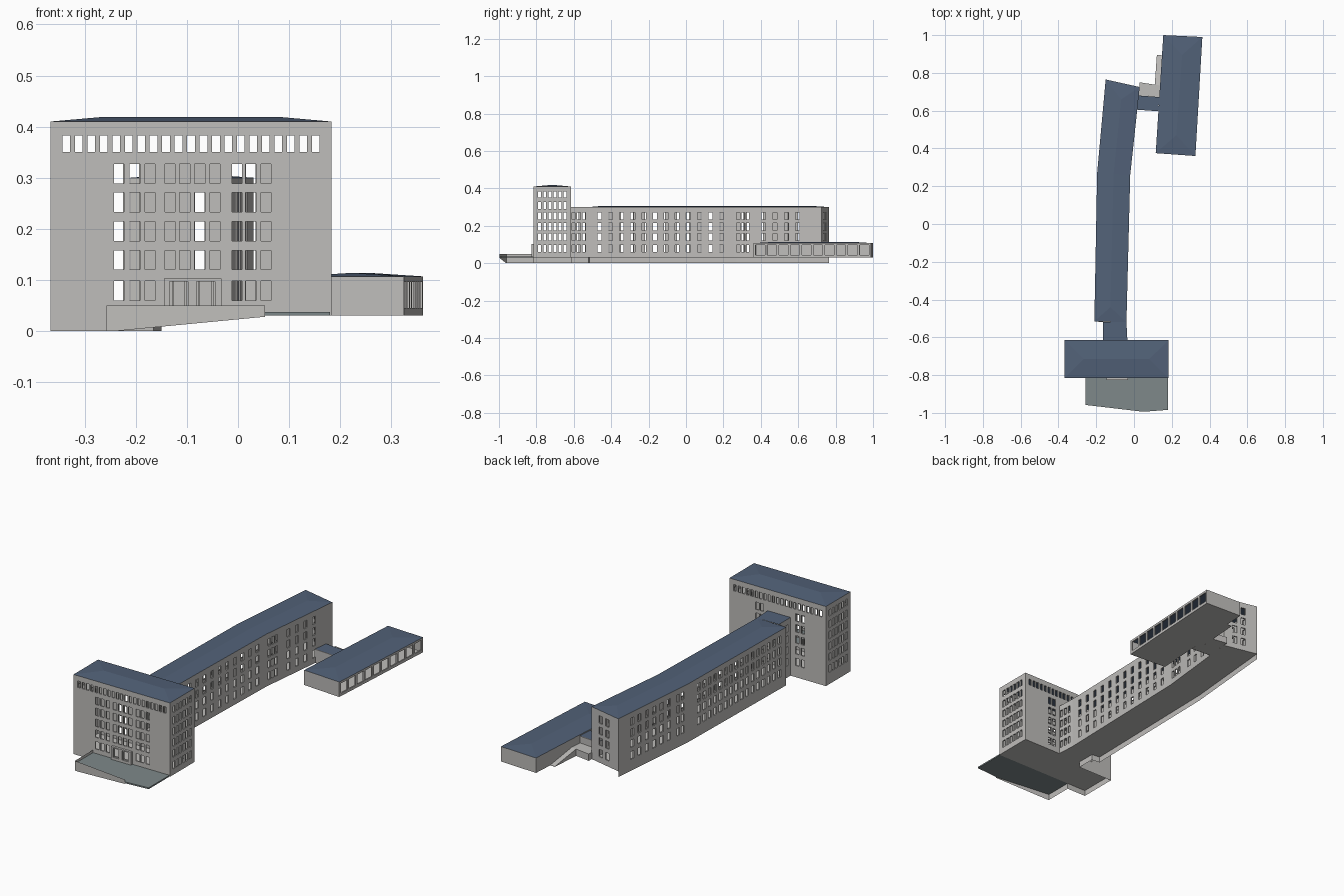
import bpy, bmesh
from mathutils import Vector

if "Cube" in bpy.data.objects:
    bpy.data.objects.remove(bpy.data.objects["Cube"])


def material(name, rgb):
    m = bpy.data.materials.new(name)
    m.diffuse_color = (*rgb, 1)
    m.use_nodes = True
    m.node_tree.nodes["Principled BSDF"].inputs["Base Color"].default_value = m.diffuse_color
    return m


STONE = material("pale grey wall", (0.52, 0.51, 0.495))
ROOF = material("slate blue roof", (0.085, 0.122, 0.19))
PAVING = material("grey teal paving", (0.21, 0.25, 0.255))

FLOOR = 0.03
ROWS = [(z - 0.019, z + 0.019) for z in (0.079, 0.139, 0.195, 0.252, 0.308)]


def finish(name, bm, mat):
    bmesh.ops.remove_doubles(bm, verts=bm.verts, dist=1e-5)
    me = bpy.data.meshes.new(name)
    bm.to_mesh(me)
    bm.free()
    me.materials.append(mat)
    ob = bpy.data.objects.new(name, me)
    bpy.context.collection.objects.link(ob)
    return ob


def face(bm, pts):
    return bm.faces.new([bm.verts.new(p) for p in pts])


def sheets(name, mat, *polys):
    bm = bmesh.new()
    for p in polys:
        face(bm, p)
    return finish(name, bm, mat)


def grid(cols, width, rows):
    """Window list: every column centre combined with every row."""
    return [(c, width, a, b) for c in cols for a, b in rows]


def wall(bm, p0, p1, z0, z1, wins=(), reveal=0.007):
    """Upright wall, outside on the right of p0->p1, with windows placed by x or y."""
    p0, p1 = Vector(p0), Vector(p1)
    d = p1 - p0
    ax = 0 if abs(d.x) > abs(d.y) else 1
    inward = Vector((-d.y, d.x)).normalized() * reveal
    holes = []
    for c, w, a, b in wins:
        us = sorted((c + s * w / 2 - p0[ax]) / d[ax] for s in (-1, 1))
        holes.append((us[0], us[1], a, b))
    us = sorted({0, 1} | {h[i] for h in holes for i in (0, 1)})
    zs = sorted({z0, z1} | {h[i] for h in holes for i in (2, 3)})

    def P(u, z, off=0):
        q = p0 + d * u + inward * off
        return (q.x, q.y, z)

    for ua, ub in zip(us, us[1:]):
        for za, zb in zip(zs, zs[1:]):
            u, z = (ua + ub) / 2, (za + zb) / 2
            if not any(h[0] < u < h[1] and h[2] < z < h[3] for h in holes):
                face(bm, [P(ua, za), P(ub, za), P(ub, zb), P(ua, zb)])
    # window reveals
    for ua, ub, a, b in holes:
        ring = [(ua, a), (ub, a), (ub, b), (ua, b)]
        for i in range(4):
            q, r = ring[i], ring[(i + 1) % 4]
            face(bm, [P(*q), P(*r), P(*r, 1), P(*q, 1)])


def block(name, mat, outline, z0, z1s):
    """Solid prism over a counter-clockwise outline; z1s gives the top height per corner."""
    n = len(outline)
    lo = [(x, y, z0) for x, y in outline]
    hi = [(x, y, z) for (x, y), z in zip(outline, z1s)]
    sides = [[lo[i], lo[(i + 1) % n], hi[(i + 1) % n], hi[i]] for i in range(n)]
    return sheets(name, mat, lo[::-1], hi, *sides)


def hip_roof(name, left, right, ridge, eave, top):
    """Low hipped roof: eave lines on both sides and a ridge line between them."""
    L = [(x, y, eave) for x, y in left]
    R = [(x, y, eave) for x, y in right]
    C = [(x, y, top) for x, y in ridge]
    polys = [[L[0], R[0], C[0]], [R[-1], L[-1], C[-1]]]
    for i in range(len(C) - 1):
        polys += [[L[i + 1], L[i], C[i], C[i + 1]], [R[i], R[i + 1], C[i + 1], C[i]]]
    return sheets(name, ROOF, *polys)


# ---- tower ----
X0, X1, Y0, Y1, TOP = -0.367, 0.183, -0.815, -0.615, 0.41
attic = grid([-0.336 + 0.0244 * i for i in range(21)], 0.015, [(0.35, 0.383)])
outer = [-0.233, -0.202, -0.172, -0.002, 0.025, 0.055]
middle = [-0.133, -0.104, -0.075, -0.045]
doors = grid([-0.116, -0.063], 0.036, [(0.05, 0.097)])
side = grid([-0.782 + 0.0268 * i for i in range(6)], 0.016, ROWS + [(0.35, 0.383)])
back = grid([-0.235, -0.203, -0.002, 0.025], 0.019, ROWS) + grid([-0.075], 0.019, ROWS[1:4])
bm = bmesh.new()
wall(bm, (X0, Y0), (X1, Y0), FLOOR, TOP,
     attic + grid(outer, 0.02, ROWS) + grid(middle, 0.02, ROWS[1:]) + doors)
wall(bm, (X1, Y0), (X1, Y1), FLOOR, TOP, side)
wall(bm, (X1, Y1), (X0, Y1), FLOOR, TOP, attic + back)
wall(bm, (X0, Y1), (X0, Y0), 0, TOP, side)
wall(bm, (X0, Y0), (-0.257, Y0), 0, FLOOR)
wall(bm, (-0.165, Y1), (X0, Y1), 0, FLOOR)
face(bm, [(X0, Y0, FLOOR), (X0, Y1, FLOOR), (X1, Y1, FLOOR), (X1, Y0, FLOOR)])
finish("tower_walls", bm, STONE)
hip_roof("tower_roof", [(X0, Y1), (X0, Y0)][::-1] and [(X0, Y1), (X1, Y1)],
         [(X0, Y0), (X1, Y0)], [(-0.265, -0.715), (0.081, -0.715)], TOP, 0.419)

# ---- entrance portal ----
bm = bmesh.new()
PX0, PX1, PY, PT = -0.145, -0.032, -0.827, 0.103
wall(bm, (PX0, PY), (PX1, PY), FLOOR, PT, doors)
wall(bm, (PX1, PY), (PX1, Y0), FLOOR, PT)
wall(bm, (PX0, Y0), (PX0, PY), FLOOR, PT)
face(bm, [(PX0, PY, PT), (PX1, PY, PT), (PX1, Y0, PT), (PX0, Y0, PT)])
for x in (-0.127, -0.103, -0.076, -0.05):      # door posts
    wall(bm, (x - 0.002, PY + 0.004), (x + 0.002, PY + 0.004), 0.05, 0.097)
finish("entrance_portal", bm, STONE)

# ---- terrace in front ----
block("terrace_paving", PAVING,
      [(-0.256, -0.815), (-0.256, -0.958), (0.05, -0.994), (0.18, -0.984), (0.18, -0.815)],
      0.030, [0.037] * 5)
a, b = (-0.257, -0.96), (0.053, -0.997)
sheets("terrace_parapet", STONE,
       [(*a, 0), (-0.24, -0.962, 0), (*b, 0.028), (*b, 0.05), (*a, 0.05)],
       [(-0.257, Y0, 0), (*a, 0), (*a, 0.05), (-0.257, Y0, 0.05)])

# ---- long wing with link to the tower ----
EAVE = 0.30
plan = [(-0.035, -0.615), (-0.04, -0.52), (-0.02, 0.26), (0.03, 0.725), (-0.15, 0.765),
        (-0.195, 0.27), (-0.21, -0.515), (-0.165, -0.52), (-0.165, -0.615)]
four = ROWS[:4]
wins = [
    grid([-0.601, -0.573, -0.545], 0.017, four),
    grid([-0.463 + 0.0594 * i for i in range(12)], 0.022, four),
    grid([0.279, 0.304, 0.329], 0.017, four)
    + grid([0.415, 0.475, 0.537, 0.597], 0.022, four),
    grid([-0.03, -0.075], 0.024, four),
    grid([0.40 + 0.053 * i for i in range(6)], 0.024, four)
    + grid([0.30, 0.335], 0.018, four),
    grid([-0.463 + 0.0425 * i for i in range(16)], 0.022, four),
    [],
    grid([-0.585, -0.55], 0.018, four),
]
bm = bmesh.new()
for i, w in enumerate(wins):
    # the downhill (west) walls reach the ground
    wall(bm, plan[i], plan[i + 1], 0 if i >= 4 else FLOOR, EAVE, w)
face(bm, [(x, y, FLOOR) for x, y in reversed(plan)])
finish("wing_walls", bm, STONE)
hip_roof("wing_roof", plan[6:3:-1], [(-0.04, -0.52), plan[2], plan[3]],
         [(-0.125, -0.44), (-0.108, 0.265), (-0.068, 0.66)], EAVE, 0.307)
sheets("link_roof", ROOF, [(*plan[i], EAVE) for i in (0, 1, 7, 8)])

# ---- low annex ----
sw, se, ne, nw = (0.115, 0.375), (0.325, 0.36), (0.362, 0.99), (0.155, 1.0)
AE = 0.107
bm = bmesh.new()
wall(bm, sw, se, FLOOR, AE)
wall(bm, se, ne, FLOOR, AE,
     grid([0.397 + 0.0618 * i for i in range(10)], 0.049, [(0.045, 0.096)]))
wall(bm, ne, nw, FLOOR, AE)
wall(bm, nw, sw, FLOOR, AE)
face(bm, [(*p, FLOOR) for p in (nw, ne, se, sw)])
finish("annex_walls", bm, STONE)
hip_roof("annex_roof", [sw, nw], [se, ne], [(0.224, 0.47), (0.255, 0.895)], AE, 0.114)

# ---- passage between wing and annex, with side landing and ramp ----
pas = [(0.016, 0.605), (0.128, 0.597), (0.135, 0.672), (0.024, 0.68)]
block("passage_walls", STONE, pas, FLOOR, [0.1] * 4)
sheets("passage_roof", ROOF, [(x, y, 0.102) for x, y in pas])
block("side_landing", STONE, [(0.026, 0.68), (0.135, 0.672), (0.14, 0.733), (0.03, 0.75)],
      FLOOR, [0.065] * 4)
block("side_ramp", STONE, [(0.11, 0.737), (0.14, 0.733), (0.148, 0.893), (0.121, 0.895)],
      FLOOR, [0.065, 0.065, 0.032, 0.032])
